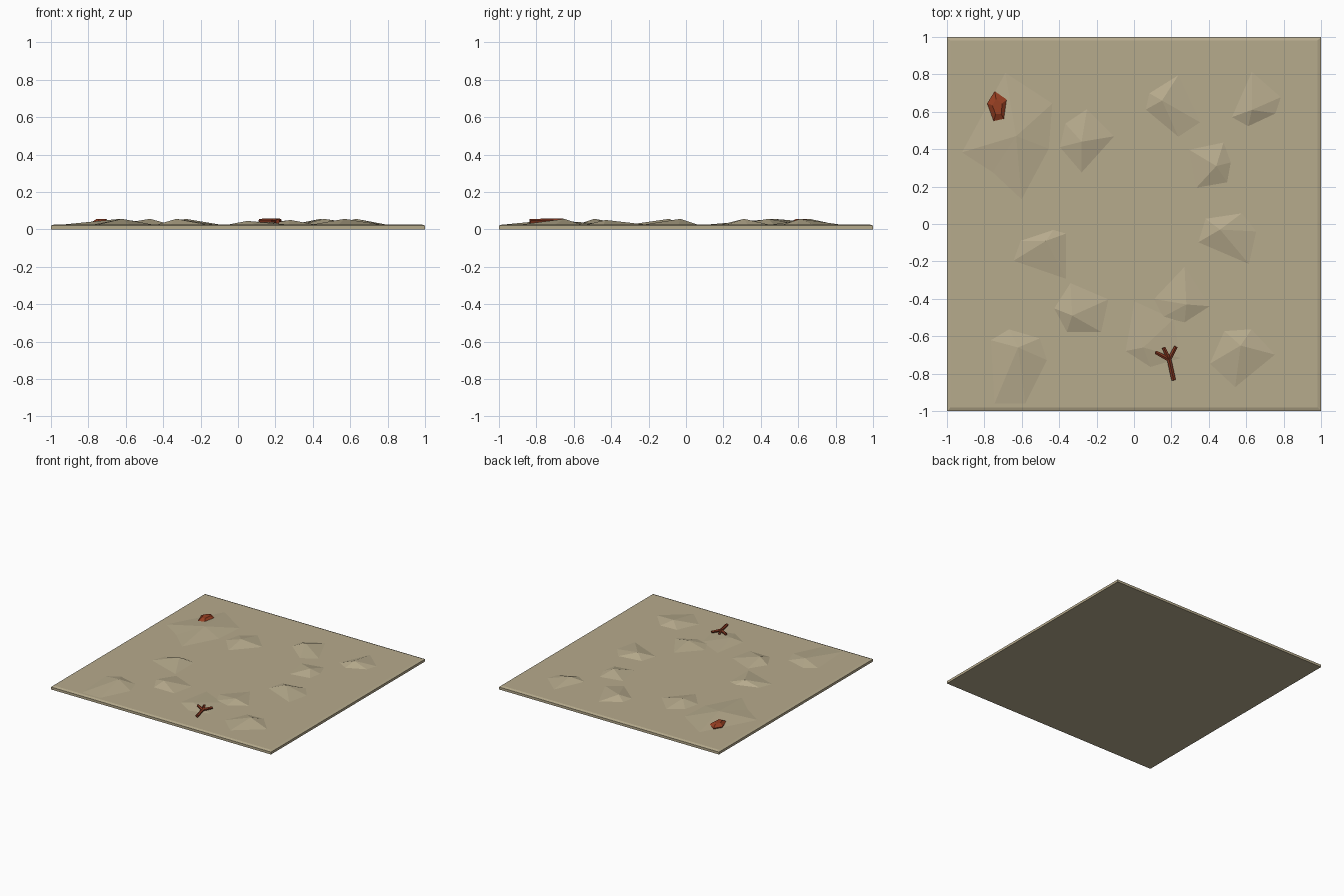
import bpy, bmesh
from mathutils import Vector

cube = bpy.data.objects.get("Cube")
if cube:
    bpy.data.objects.remove(cube, do_unlink=True)


def material(name, color):
    mat = bpy.data.materials.new(name)
    mat.use_nodes = True
    mat.diffuse_color = (*color, 1)
    bsdf = mat.node_tree.nodes["Principled BSDF"]
    bsdf.inputs["Base Color"].default_value = (*color, 1)
    bsdf.inputs["Roughness"].default_value = 0.9
    return mat


SAND = material("sand", (0.47, 0.405, 0.265))
RUST = material("rust_red", (0.31, 0.05, 0.016))
BARK = material("red_bark", (0.24, 0.04, 0.015))
TOP, PEAK = 0.027, 0.056


def finish(name, bm, mat):
    bmesh.ops.recalc_face_normals(bm, faces=bm.faces)
    mesh = bpy.data.meshes.new(name)
    bm.to_mesh(mesh)
    bm.free()
    mesh.materials.append(mat)
    obj = bpy.data.objects.new(name, mesh)
    bpy.context.collection.objects.link(obj)
    return obj


def loft(bm, rings):
    """Join equal-length rings of points and cap both ends."""
    loops = [[bm.verts.new(p) for p in ring] for ring in rings]
    count = len(loops[0])
    for low, high in zip(loops, loops[1:]):
        for i in range(count):
            j = (i + 1) % count
            bm.faces.new((low[i], low[j], high[j], high[i]))
    bm.faces.new(loops[0][::-1])
    bm.faces.new(loops[-1])


# Ground slab with a chamfered upper rim
def square(half, z):
    return [(sx * half, sy * half, z) for sx, sy in ((-1, -1), (1, -1), (1, 1), (-1, 1))]


bm = bmesh.new()
loft(bm, [square(1, 0), square(1, 0.02), square(0.98, TOP)])
finish("ground_slab", bm, SAND)

# Faceted sand mounds: an off-centre peak over an irregular outline, in hundredths
mounds = bmesh.new()


def mound(peak, *outline, height=PEAK):
    to_point = lambda p, z: (p[0] / 100, p[1] / 100, z)
    apex = mounds.verts.new(to_point(peak, height))
    base = [mounds.verts.new(to_point(p, TOP - 0.001)) for p in outline]
    for a, b in zip(base, base[1:] + base[:1]):
        mounds.faces.new((a, b, apex))
    mounds.faces.new(base[::-1])


mound((15, 66), (24, 80), (8, 70), (6, 61), (24, 46), (36, 54))
mound((63, 61), (63, 82), (52, 57), (61, 52), (76, 59), (79, 68))
mound((44, 31), (48, 44), (29, 40), (33, 19), (50, 22), (52, 33))
mound((-28, 44), (-25, 62), (-37, 54), (-40, 41), (-28, 27), (-10, 47))
mound((-63, 47), (-69, 82), (-93, 38), (-76, 27), (-60, 12), (-45, 40), (-43, 65))
mound((-47, -9), (-43, -3), (-61, -9), (-65, -20), (-36, -30), (-36, -5))
mound((46, -3), (58, 6), (38, 3), (34, -10), (62, -22), (66, -4))
mound((-33, -49), (-34, -31), (-43, -45), (-36, -58), (-17, -58), (-13, -40))
mound((28, -43), (27, -22), (10, -40), (15, -50), (27, -53), (41, -44), height=0.05)
mound((5, -66), (0, -40), (-5, -68), (9, -77), (26, -72), (22, -50), height=0.045)
mound((57, -65), (63, -56), (48, -57), (40, -75), (54, -88), (76, -70))
mound((-62, -66), (-67, -56), (-77, -62), (-75, -97), (-58, -97), (-46, -73), (-50, -61))
finish("sand_mounds", mounds, SAND)

# Faceted rock
outline = [Vector(p) for p in ((-0.745, 0.71), (-0.785, 0.645), (-0.75, 0.55),
                               (-0.69, 0.55), (-0.68, 0.665))]
centre = sum(outline, Vector((0, 0))) / len(outline)


def rock_ring(scale, z):
    return [(*centre.lerp(p, scale), z) for p in outline]


bm = bmesh.new()
loft(bm, [rock_ring(0.9, 0.02), rock_ring(1, 0.036), rock_ring(0.5, 0.055)])
finish("rock", bm, RUST)


# Forked twig made of tapered five-sided sticks
def stick(bm, start, end, r_start, r_end):
    start, end = Vector(start), Vector(end)
    axis = end - start
    turn = axis.to_track_quat("Z", "Y").to_matrix().to_4x4()
    turn.translation = (start + end) / 2
    bmesh.ops.create_cone(bm, cap_ends=True, segments=5, radius1=r_start,
                          radius2=r_end, depth=axis.length, matrix=turn)


bm = bmesh.new()
fork = (0.188, -0.725, 0.047)
stick(bm, (0.212, -0.835, 0.042), fork, 0.012, 0.012)
for tip in ((0.115, -0.685, 0.046), (0.158, -0.66, 0.049), (0.225, -0.655, 0.047)):
    stick(bm, fork, tip, 0.012, 0.01)
finish("forked_twig", bm, BARK)
